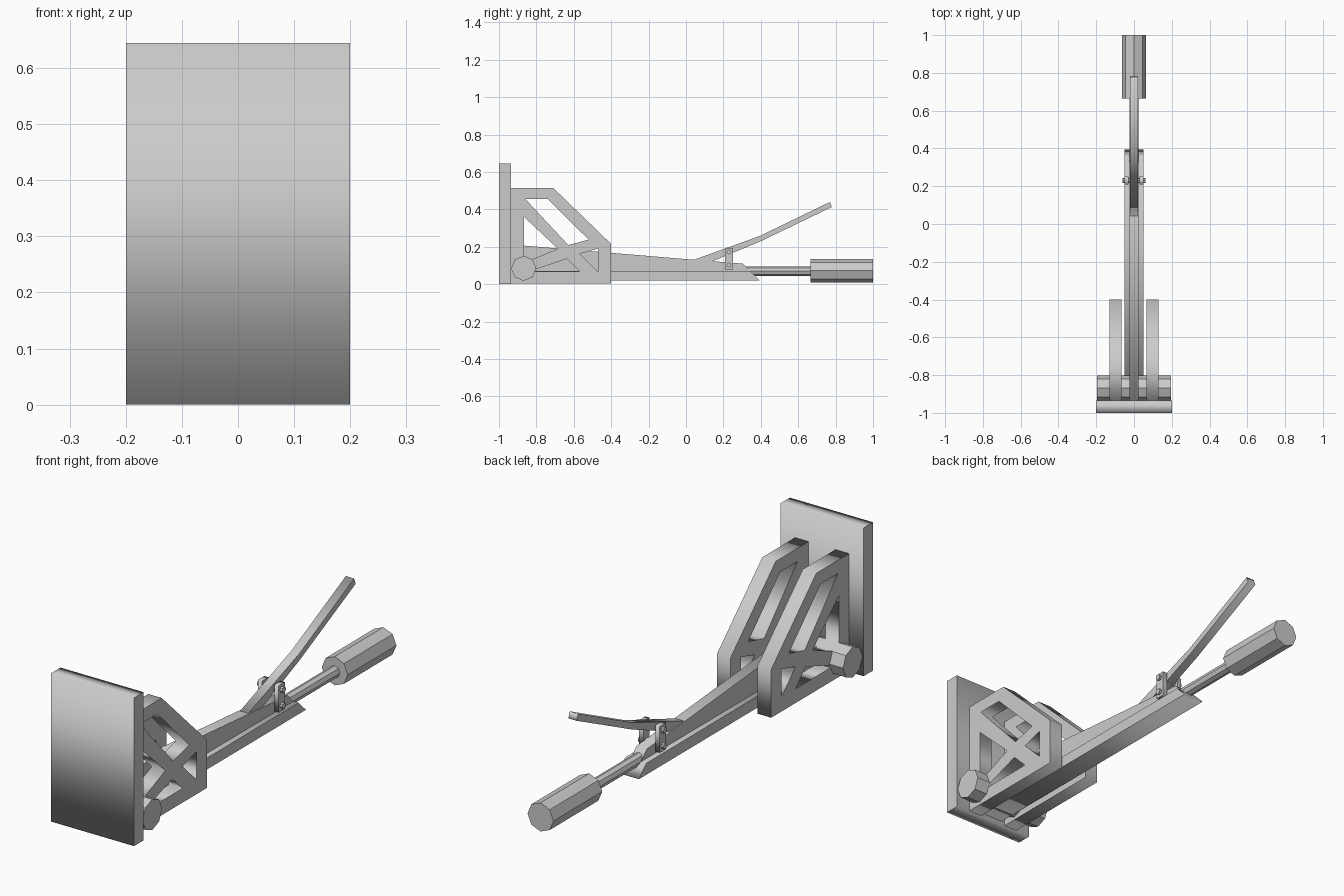
import bpy
from math import pi
from mathutils import Matrix

if "Cube" in bpy.data.objects:
    bpy.data.objects.remove(bpy.data.objects["Cube"])

grey = bpy.data.materials.new("plain_grey")
grey.use_nodes = True
grey.diffuse_color = (0.6, 0.6, 0.6, 1)
grey.node_tree.nodes["Principled BSDF"].inputs["Base Color"].default_value = (0.6, 0.6, 0.6, 1)

# Maps profile axes to the model: (u, v, w) -> (y, z, x)
SIDEWAYS = Matrix(((0, 0, 1, 0), (1, 0, 0, 0), (0, 1, 0, 0), (0, 0, 0, 1)))


def side_plate(name, half, loops, x=0):
    """Extrude a (y, z) outline, with optional holes, along x."""
    curve = bpy.data.curves.new(name, "CURVE")
    curve.dimensions = "2D"
    curve.fill_mode = "BOTH"
    curve.extrude = half
    for loop in loops:
        spline = curve.splines.new("POLY")
        spline.points.add(len(loop) - 1)
        for point, (y, z) in zip(spline.points, loop):
            point.co = (y, z, 0, 1)
        spline.use_cyclic_u = True
    helper = bpy.data.objects.new(name + "_outline", curve)
    bpy.context.collection.objects.link(helper)
    graph = bpy.context.evaluated_depsgraph_get()
    mesh = bpy.data.meshes.new_from_object(helper.evaluated_get(graph))
    bpy.data.objects.remove(helper)
    mesh.transform(Matrix.Translation((x, 0, 0)) @ SIDEWAYS)
    mesh.materials.clear()
    mesh.materials.append(grey)
    obj = bpy.data.objects.new(name, mesh)
    bpy.context.collection.objects.link(obj)
    return obj


def rect(y0, y1, z0, z1):
    return [(y0, z0), (y1, z0), (y1, z1), (y0, z1)]


def rod(name, radius, length, centre, axis, sides=8):
    """Faceted rod along x or y."""
    turn = (0, pi / 2, 0) if axis == "x" else (pi / 2, 0, 0)
    bpy.ops.mesh.primitive_cylinder_add(vertices=sides, radius=radius, depth=length,
                                        location=centre, rotation=turn)
    obj = bpy.context.object
    obj.name = name
    obj.data.materials.append(grey)
    return obj


# Upright front plate
side_plate("front_plate", 0.2, [rect(-1, -0.935, 0, 0.645)])

# Cross-braced side frames
frame = [
    [(-0.935, 0.005), (-0.4, 0.005), (-0.4, 0.215), (-0.71, 0.515), (-0.935, 0.515)],
    [(-0.86, 0.457), (-0.74, 0.457), (-0.52, 0.238), (-0.63, 0.21)],
    [(-0.866, 0.36), (-0.685, 0.19), (-0.866, 0.115)],
    [(-0.84, 0.067), (-0.567, 0.067), (-0.637, 0.136)],
    [(-0.567, 0.163), (-0.47, 0.19), (-0.47, 0.067)],
]
for side, sign in (("left", 1), ("right", -1)):
    side_plate(side + "_frame", 0.0325, frame, sign * 0.0975)

# Axle through both frames
rod("axle", 0.067, 0.39, (0, -0.868, 0.085), "x")

# Beam: wide flange with a tapering web on top
side_plate("beam_flange", 0.05, [[(-0.935, 0.02), (0.395, 0.02), (0.345, 0.07), (-0.935, 0.07)]])
side_plate("beam_web", 0.025, [[(-0.935, 0.065), (0.35, 0.065), (0.305, 0.11),
                                (0.03, 0.132), (-0.935, 0.212)]])

# Bent lever
side_plate("lever", 0.02, [[(0.04, 0.13), (0.14, 0.122), (0.4, 0.23), (0.78, 0.413),
                            (0.77, 0.44), (0.395, 0.258)]])

# Lever brackets and their pins
for side, sign in (("left", 1), ("right", -1)):
    side_plate(side + "_bracket", 0.0105, [rect(0.208, 0.252, 0.08, 0.195)], sign * 0.0395)
for name, z in (("upper_pin", 0.172), ("lower_pin", 0.103)):
    rod(name, 0.013, 0.122, (0, 0.23, z), "x")

# Handle rod and grip
rod("handle_rod", 0.025, 0.4, (0, 0.48, 0.07), "y")
rod("handle_grip", 0.0625, 0.335, (0, 0.8325, 0.0725), "y")
